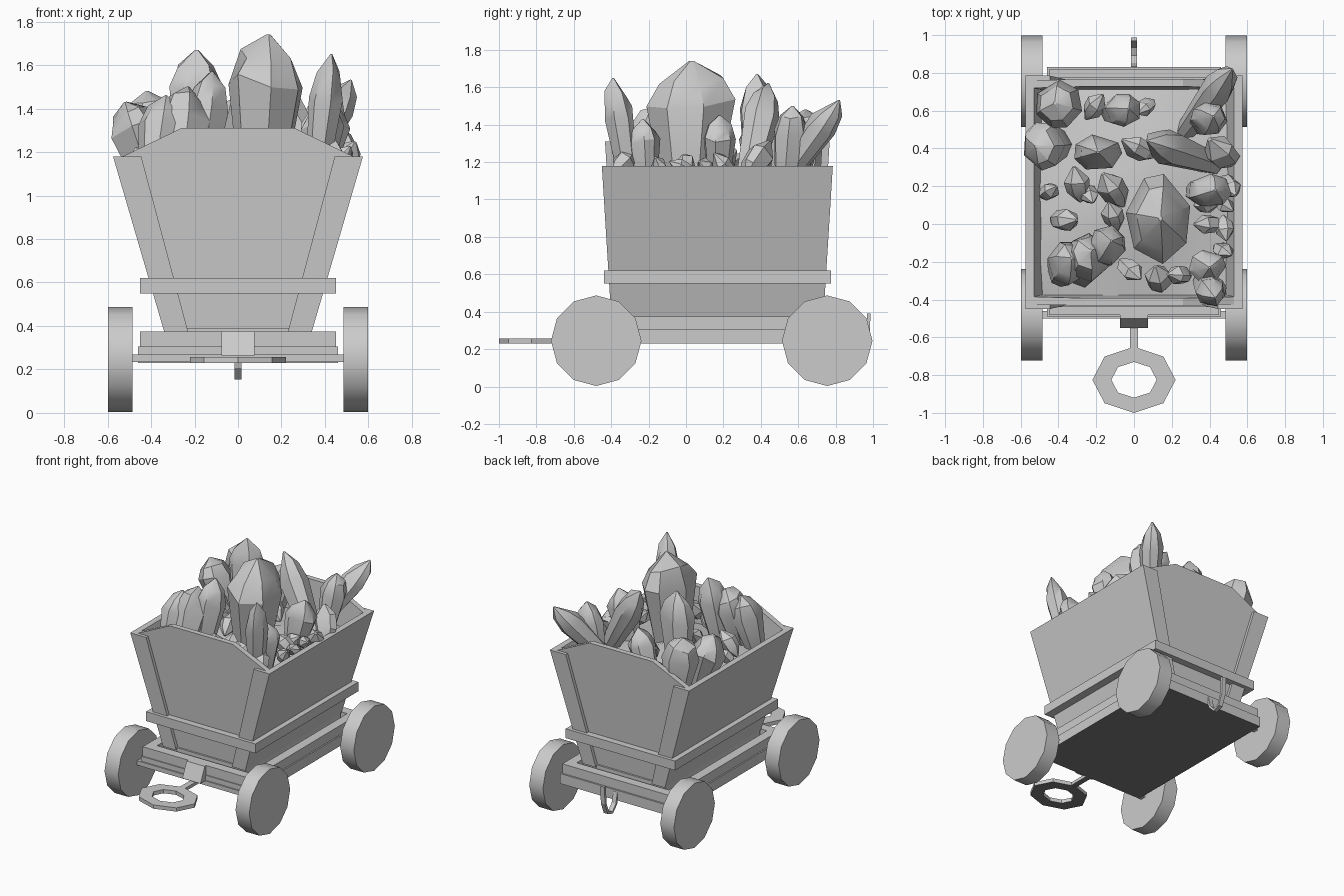
import bpy, bmesh, math, random
from mathutils import Vector

random.seed(4)
cube = bpy.data.objects.get("Cube")
if cube:
    bpy.data.objects.remove(cube, do_unlink=True)


def material(name, value):
    mat = bpy.data.materials.new(name)
    mat.use_nodes = True
    colour = (value, value, value, 1)
    mat.diffuse_color = colour
    mat.node_tree.nodes["Principled BSDF"].inputs["Base Color"].default_value = colour
    return mat


GREY = material("plain grey", 0.6)
DARK = material("dark underside", 0.2)

MID = 0.1675                 # middle of the tub along y
LOW, HIGH = 0.375, 1.18      # bottom and rim of the tub


def finish(name, bm, smooth=None, dark_below=False):
    bmesh.ops.recalc_face_normals(bm, faces=bm.faces)
    if dark_below:
        for face in bm.faces:
            face.material_index = int(face.normal.z < -0.9)
    mesh = bpy.data.meshes.new(name)
    bm.to_mesh(mesh)
    bm.free()
    mesh.materials.append(GREY)
    if dark_below:
        mesh.materials.append(DARK)
    obj = bpy.data.objects.new(name, mesh)
    bpy.context.collection.objects.link(obj)
    if smooth:
        bpy.ops.object.select_all(action='DESELECT')
        obj.select_set(True)
        bpy.context.view_layer.objects.active = obj
        bpy.ops.object.shade_smooth_by_angle(angle=math.radians(smooth))


def loft(name, rings, loop=False, **options):
    """Join equal rings of points with quads, capped unless looped."""
    bm = bmesh.new()
    rows = [[bm.verts.new(p) for p in ring] for ring in rings]
    n = len(rows[0])
    for a, b in list(zip(rows, rows[1:])) + ([(rows[-1], rows[0])] if loop else []):
        for i in range(n):
            j = (i + 1) % n
            bm.faces.new((a[i], a[j], b[j], b[i]))
    if not loop:
        bm.faces.new(rows[0])
        bm.faces.new(rows[-1])
    finish(name, bm, **options)


def rect(x0, x1, y0, y1, z):
    return [(x0, y0, z), (x1, y0, z), (x1, y1, z), (x0, y1, z)]


def box(name, x0, x1, y0, y1, z0, z1, **options):
    loft(name, [rect(x0, x1, y0, y1, z0), rect(x0, x1, y0, y1, z1)], **options)


def frame(name, x, y, thick, z0, z1):
    outer, inner = (x, y), (x - thick, y - thick)
    loft(name, [rect(-a, a, MID - b, MID + b, z) for (a, b), z in
                ((outer, z0), (outer, z1), (inner, z1), (inner, z0))], loop=True)


def half_x(z):
    return 0.34 + 0.235 * (z - LOW) / (HIGH - LOW)


def half_y(z):
    return 0.5675 + 0.05 * (z - LOW) / (HIGH - LOW)


# Undercarriage
box("base_plate", -0.46, 0.46, -0.49, 0.83, 0.23, 0.305, dark_below=True)
frame("base_rail", 0.45, 0.65, 0.07, 0.305, LOW)
box("tub_floor", -0.34, 0.34, -0.39, 0.725, 0.3, 0.39)

# Axles and twelve-sided wheels
for y, end in ((-0.48, "front"), (0.755, "back")):
    box(end + "_axle", -0.5, 0.5, y - 0.02, y + 0.02, 0.235, 0.268)
    for side, label in ((1, "left"), (-1, "right")):
        loft(f"{end}_{label}_wheel", [
            [(side * x, y + 0.242 * math.sin(k * math.tau / 12),
              0.245 + 0.242 * math.cos(k * math.tau / 12)) for k in range(12)]
            for x in (0.485, 0.598)], smooth=35)

# Flared side walls
for side, label in ((1, "left"), (-1, "right")):
    loft(label + "_wall", [
        rect(side * (half_x(z) - 0.045), side * half_x(z),
             MID - half_y(z) + 0.006, MID + half_y(z) - 0.006, z) for z in (LOW, HIGH)])

# Peaked end panels with corner boards in front of them
panel = [(0.32, LOW), (0.53, HIGH), (0.26, 1.31)]
panel = panel + [(-x, z) for x, z in reversed(panel)]
for end, label in ((-1, "front"), (1, "back")):
    loft(label + "_panel", [
        [(x, MID + end * (half_y(z) - inset), z) for x, z in panel] for inset in (0.025, 0.065)])
    for side, name in ((1, "left"), (-1, "right")):
        loft(f"{label}_{name}_corner_board", [
            rect(side * (half_x(z) - w), side * half_x(z),
                 MID + end * (half_y(z) - 0.03), MID + end * half_y(z), z)
            for z, w in ((LOW, 0.11), (HIGH, 0.13))])

# Belt round the tub
frame("belt", 0.452, 0.607, 0.07, 0.55, 0.62)

# Front coupling: sloped block, rod and eight-sided ring
loft("coupling_block", [rect(-0.075, 0.075, -0.55, -0.48, 0.265),
                        rect(-0.075, 0.075, -0.5, -0.43, LOW)])
box("coupling_rod", -0.022, 0.022, -0.67, -0.48, 0.232, 0.256, dark_below=True)


def oval(rx, ry, z):
    return [(rx * math.sin(k * math.tau / 8), -0.825 + ry * math.cos(k * math.tau / 8), z)
            for k in range(8)]


loft("coupling_ring", [oval(0.22, 0.175, 0.23), oval(0.22, 0.175, 0.258),
                       oval(0.12, 0.095, 0.258), oval(0.12, 0.095, 0.23)],
     loop=True, dark_below=True)

# Back hook: a thin bar bent along a path
path = [Vector((0, y, z)) for y, z in
        ((0.825, 0.29), (0.845, 0.21), (0.89, 0.163), (0.94, 0.18), (0.972, 0.26), (0.978, 0.39))]
rings = []
for i, p in enumerate(path):
    along = (path[min(i + 1, len(path) - 1)] - path[max(i - 1, 0)]).normalized()
    across = Vector((0, -along.z, along.y)) * 0.009
    wide = Vector((0.017, 0, 0))
    rings.append([p + wide + across, p - wide + across, p - wide - across, p + wide - across])
loft("back_hook", rings)

# Mounded bed of ore
bm = bmesh.new()
bmesh.ops.create_grid(bm, x_segments=6, y_segments=6, size=1)
for v in bm.verts:
    height = 1.15 - 0.09 * v.co.length + random.uniform(-0.02, 0.02)
    v.co = (v.co.x * 0.52, MID + v.co.y * 0.57, height)
finish("ore_bed", bm, smooth=60)

# Outlines along the axis: share of length, share of radius
SHAFT = ((0, 0.62), (0.68, 1), (0.85, 0.72), (1, 0.06))
PEBBLE = ((0, 0.15), (0.3, 0.9), (0.65, 1), (1, 0.15))


def crystal(name, base, tip, rx, ry, outline, sides):
    """Uneven pointed stone running from base to tip."""
    base, tip = Vector(base), Vector(tip)
    axis = tip - base
    turn = Vector((0, 0, 1)).rotation_difference(axis)
    start = random.random() * math.tau
    angles = [start + (k + random.uniform(-0.2, 0.2)) * math.tau / sides for k in range(sides)]
    rows = []
    for t, r in outline:
        wobble = 0.05 if 0 < t < 1 else 0
        rows.append([
            base + axis * (t + random.uniform(-wobble, wobble))
            + turn @ Vector((rx * r * math.cos(a), ry * r * math.sin(a), 0)) for a in angles])
    loft(name, rows, smooth=32)


# Large crystals: base x y, tip x y z, radii
LARGE = [
    (0.11, 0.02, 0.14, 0.03, 1.74, 0.175, 0.24),
    (0.36, -0.3, 0.43, -0.39, 1.65, 0.08, 0.08),
    (0.27, 0.49, 0.52, 0.82, 1.53, 0.085, 0.085),
    (-0.2, 0.37, -0.19, 0.38, 1.67, 0.13, 0.1),
    (0.42, 0.32, 0.07, 0.44, 1.62, 0.1, 0.1),
    (-0.18, -0.16, -0.12, -0.09, 1.57, 0.1, 0.11),
    (-0.27, -0.26, -0.23, -0.14, 1.5, 0.12, 0.13),
    (-0.39, -0.26, -0.33, -0.18, 1.46, 0.11, 0.12),
    (-0.36, 0.62, -0.42, 0.64, 1.48, 0.13, 0.13),
    (-0.4, 0.42, -0.52, 0.41, 1.43, 0.12, 0.13),
    (-0.12, 0.59, -0.03, 0.61, 1.44, 0.1, 0.09),
    (0.35, 0.53, 0.42, 0.57, 1.5, 0.1, 0.09),
    (0.34, 0.17, 0.43, 0.18, 1.45, 0.12, 0.09),
    (0.36, -0.21, 0.4, -0.23, 1.43, 0.1, 0.09),
]
for i, (x, y, tx, ty, tz, rx, ry) in enumerate(LARGE):
    crystal(f"large_crystal_{i}", (x, y, 1.06), (tx, ty, tz), rx, ry, SHAFT, 7)

# Small stones lying in the gaps: x, y, radius
SMALL = [
    (-0.21, 0.62, 0.06), (0.02, 0.4, 0.07), (0.46, 0.38, 0.09), (0.5, 0.2, 0.06),
    (-0.11, 0.18, 0.08), (-0.11, 0.04, 0.06), (-0.37, 0.02, 0.07), (-0.45, 0.17, 0.05),
    (-0.3, 0.21, 0.07), (-0.24, 0.16, 0.05), (-0.02, -0.24, 0.06), (0.13, -0.29, 0.07),
    (0.24, -0.27, 0.06), (0.39, 0, 0.06), (0.48, -0.02, 0.05), (0.38, 0.1, 0.05),
    (0.47, 0.11, 0.05), (0.06, 0.62, 0.05), (0.42, -0.34, 0.07), (0.47, -0.14, 0.05),
]
for i, (x, y, r) in enumerate(SMALL):
    heading = random.random() * math.tau
    half = Vector((math.cos(heading), math.sin(heading), random.uniform(0.4, 1.2))).normalized()
    half *= r * 1.5
    centre = Vector((x, y, 1.12 + r))
    crystal(f"small_stone_{i}", centre - half, centre + half, r, r * 0.85, PEBBLE, 6)
